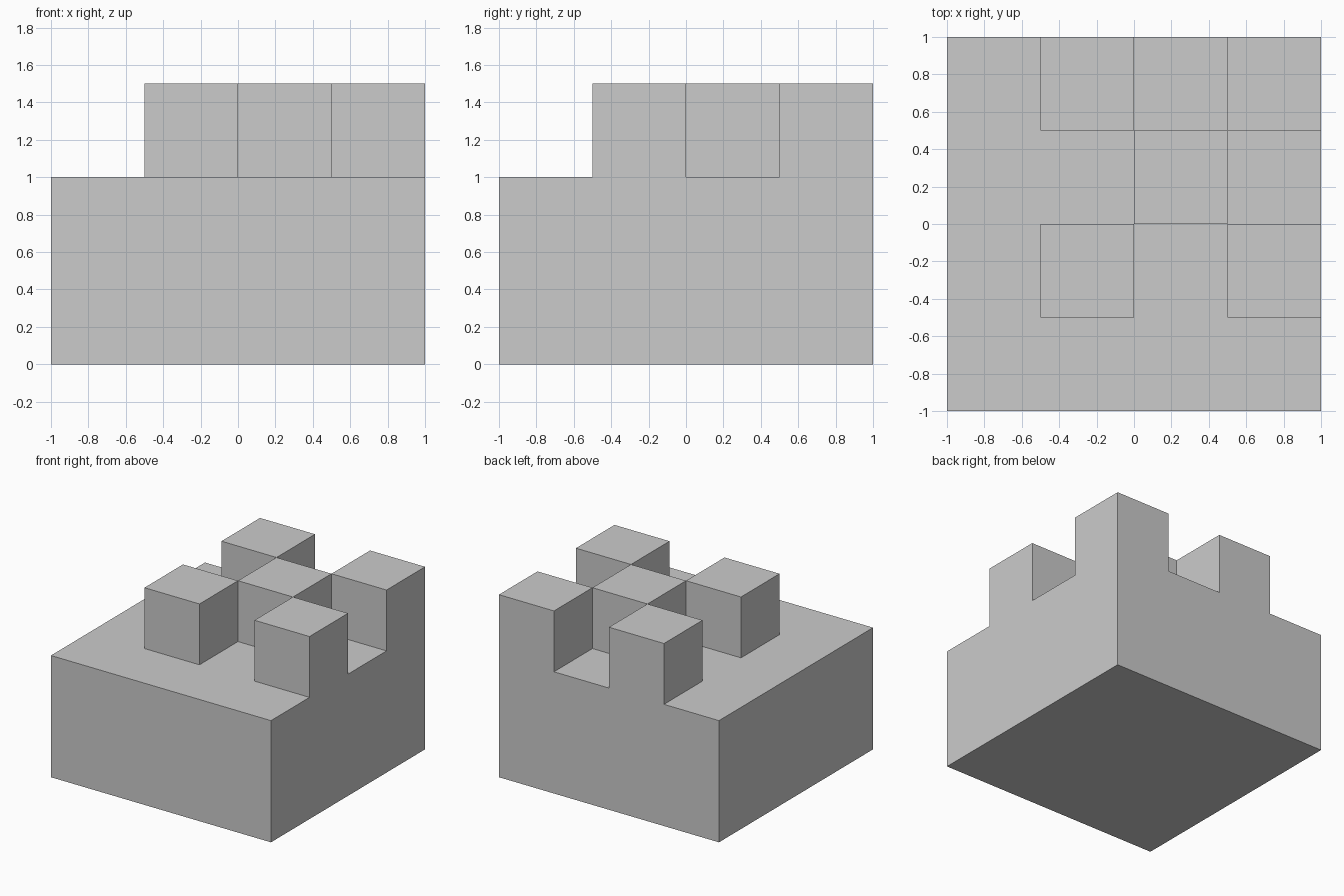
import bpy
import bmesh

if "Cube" in bpy.data.objects:
    bpy.data.objects.remove(bpy.data.objects["Cube"])

CELL = 0.5

bm = bmesh.new()

# Base block: a 4 x 4 grid of cells raised to z = 1
bmesh.ops.create_grid(bm, x_segments=4, y_segments=4, size=1.0)
base = bmesh.ops.extrude_face_region(bm, geom=bm.faces[:])["geom"]
bmesh.ops.translate(bm, vec=(0, 0, 1.0),
                    verts=[g for g in base if isinstance(g, bmesh.types.BMVert)])


# Raised blocks: chequered cells in the back right 3 x 3 corner
def is_raised(face):
    c = face.calc_center_median()
    col, row = int((c.x + 1) / CELL), int((c.y + 1) / CELL)
    return c.z > 0.99 and col >= 1 and row >= 1 and (col + row) % 2 == 0


raised = bmesh.ops.extrude_discrete_faces(bm, faces=[f for f in bm.faces if is_raised(f)])["faces"]
bmesh.ops.translate(bm, vec=(0, 0, CELL), verts=list({v for f in raised for v in f.verts}))

bmesh.ops.recalc_face_normals(bm, faces=bm.faces[:])

mesh = bpy.data.meshes.new("chequered_block")
bm.to_mesh(mesh)
bm.free()
bpy.context.collection.objects.link(bpy.data.objects.new("chequered_block", mesh))
